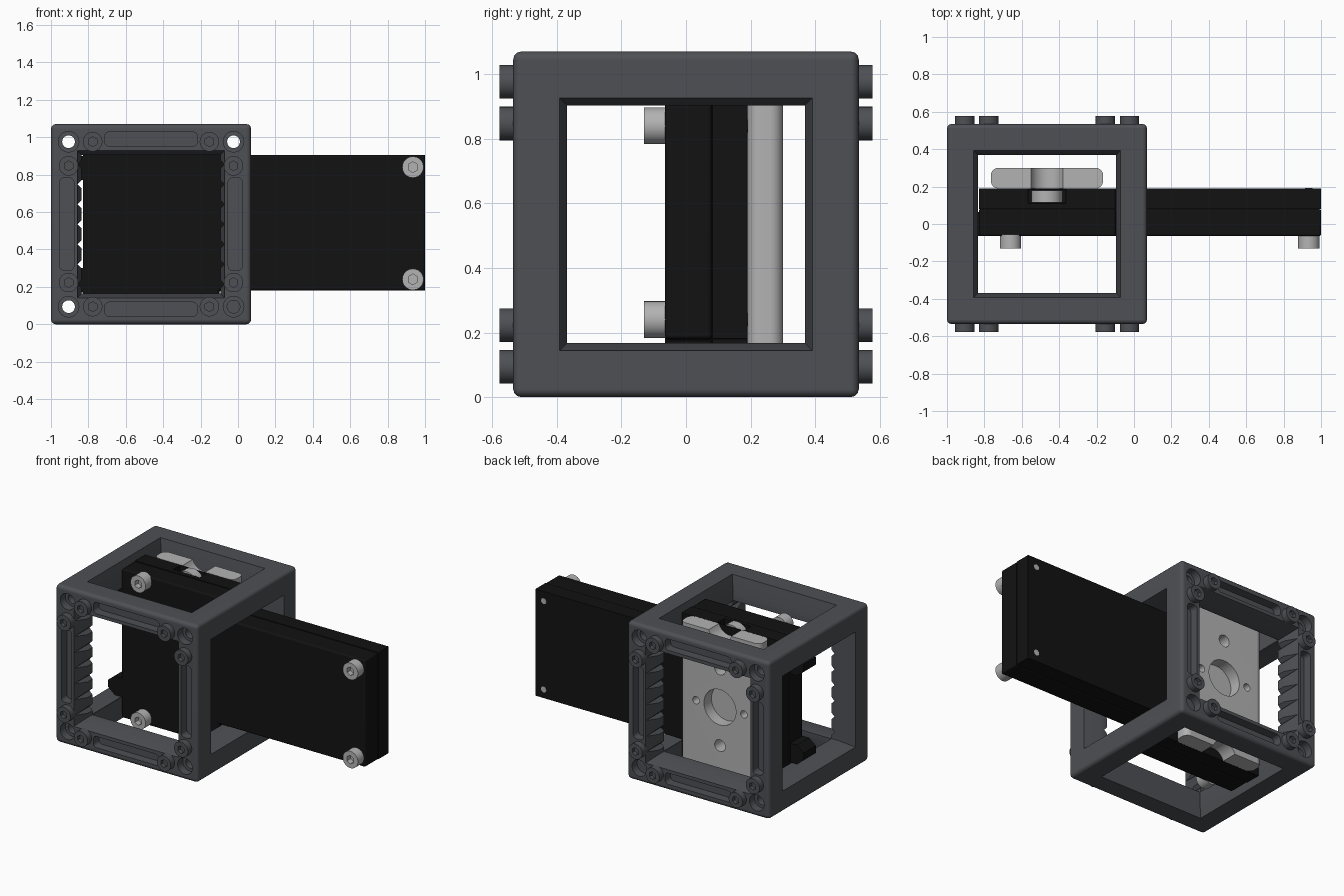
import bpy, bmesh, math
from mathutils import Matrix, Vector

if "Cube" in bpy.data.objects:
    bpy.data.objects.remove(bpy.data.objects["Cube"])

CX, CZ, H = -0.465, 0.535, 0.535      # frame centre and half size


def material(name, r, g, b):
    m = bpy.data.materials.new(name)
    m.diffuse_color = (r, g, b, 1)
    m.use_nodes = True
    m.node_tree.nodes["Principled BSDF"].inputs["Base Color"].default_value = m.diffuse_color
    return m


GREY = material("frame_grey", 0.075, 0.08, 0.09)
BLACK = material("case_black", 0.006, 0.006, 0.006)
SILVER = material("metal", 0.45, 0.45, 0.45)


def make(name, bm, mat=None):
    bmesh.ops.recalc_face_normals(bm, faces=bm.faces)
    me = bpy.data.meshes.new(name)
    bm.to_mesh(me)
    bm.free()
    ob = bpy.data.objects.new(name, me)
    bpy.context.collection.objects.link(ob)
    if mat:
        me.materials.append(mat)
    return ob


def box(name, lo, hi, mat=None, bevel=0, seg=3):
    bm = bmesh.new()
    lo, hi = Vector(lo), Vector(hi)
    bmesh.ops.create_cube(bm, size=1, matrix=Matrix.Translation((lo + hi) / 2) @ Matrix.Diagonal((*(hi - lo), 1)))
    if bevel:
        bmesh.ops.bevel(bm, geom=bm.edges[:], offset=bevel, segments=seg, profile=0.5, affect='EDGES')
    return make(name, bm, mat)


def rod(name, x, z, r, y0, y1, mat=None, n=32):
    # cylinder along y
    bm = bmesh.new()
    bmesh.ops.create_cone(bm, cap_ends=True, segments=n, radius1=r, radius2=r, depth=y1 - y0,
                          matrix=Matrix.Translation((x, (y0 + y1) / 2, z)) @ Matrix.Rotation(math.pi / 2, 4, 'X'))
    return make(name, bm, mat)


def extrude(name, pts, vec, mat=None):
    bm = bmesh.new()
    f = bm.faces.new([bm.verts.new(p) for p in pts])
    g = bmesh.ops.extrude_face_region(bm, geom=[f])["geom"]
    bmesh.ops.translate(bm, vec=vec, verts=[v for v in g if isinstance(v, bmesh.types.BMVert)])
    return make(name, bm, mat)


def slot(x, z, a, b, y0, y1, r=0.025):
    # rounded rectangular pocket cutter along y
    pts = []
    for i, (sx, sz) in enumerate([(1, 1), (-1, 1), (-1, -1), (1, -1)]):
        for k in range(5):
            t = math.pi / 2 * (i + k / 4)
            pts.append((x + sx * (a - r) + r * math.cos(t), y0, z + sz * (b - r) + r * math.sin(t)))
    return extrude("slot_cutter", pts, (0, y1 - y0, 0))


def window(axis, half):
    # through window with flared mouths along the given axis
    bm = bmesh.new()
    rings = []
    for d, s in [(-0.6, half + 0.036), (-0.42, half), (0.42, half), (0.6, half + 0.036)]:
        ring = []
        for u, v in [(-s, -s), (s, -s), (s, s), (-s, s)]:
            p = [u, v]
            p.insert(axis, d)
            ring.append(bm.verts.new((p[0] + CX, p[1], p[2] + CZ)))
        rings.append(ring)
    for a, b in zip(rings, rings[1:]):
        for i in range(4):
            bm.faces.new((a[i], a[(i + 1) % 4], b[(i + 1) % 4], b[i]))
    bm.faces.new(rings[0])
    bm.faces.new(rings[-1])
    return make("window_cutter", bm)


def cut(ob, cutters):
    for c in cutters:
        c.hide_render = True
        m = ob.modifiers.new("cut", 'BOOLEAN')
        m.object, m.operation, m.solver = c, 'DIFFERENCE', 'EXACT'
    bpy.context.view_layer.update()
    me = bpy.data.meshes.new_from_object(ob.evaluated_get(bpy.context.evaluated_depsgraph_get()))
    ob.modifiers.clear()
    ob.data = me
    for c in cutters:
        bpy.data.objects.remove(c)


def smooth(ob, angle=0.6):
    ob.data.shade_smooth()
    ob.data.set_sharp_from_angle(angle=angle)
    ob.modifiers.new("normals", 'WEIGHTED_NORMAL').keep_sharp = True


# cube frame: windows, corner holes, pockets and notched posts
frame = box("cube_frame", (CX - H, -H, CZ - H), (CX + H, H, CZ + H), GREY, 0.025)
cutters = [window(0, 0.368), window(1, 0.371), window(2, 0.3695)]
for sx in (-1, 1):
    for sz in (-1, 1):
        x, z = CX + sx * 0.441, CZ + sz * 0.441
        cutters.append(rod("hole", x, z, 0.034, -0.7, 0.7))
        for sy in (-1, 1):
            y = sorted((sy * 0.48, sy * 0.6))
            cutters.append(rod("counterbore", x, z, 0.055, *y))
    for k in range(-3, 4):
        cutters.append(rod("notch", CX + sx * 0.368, CZ + k * 0.107, 0.025, -0.7, 0.7, n=4))
    for sy in (-1, 1):
        y = sorted((sy * 0.475, sy * 0.6))
        cutters.append(slot(CX, CZ + sx * 0.455, 0.248, 0.038, *y))
        cutters.append(slot(CX + sx * 0.45, CZ, 0.038, 0.248, *y))
cut(frame, cutters)
smooth(frame)


# socket head screws sharing one mesh per size
def screw_mesh(name, r, h, mat):
    ob = rod(name, 0, 0, r, -h, 0.01, mat)
    cut(ob, [rod("hex", 0, 0, r * 0.5, -h - 0.05, -h * 0.4, n=6)])
    me = ob.data
    me.shade_smooth()
    me.set_sharp_from_angle(angle=0.6)
    bpy.data.objects.remove(ob)
    return me


def place(name, me, loc, back=False):
    ob = bpy.data.objects.new(name, me)
    ob.location = loc
    ob.rotation_euler.z = math.pi if back else 0
    bpy.context.collection.objects.link(ob)


small = screw_mesh("frame_screw", 0.052, 0.043, GREY)
for sy in (-1, 1):
    for sx in (-1, 1):
        for sz in (-1, 1):
            for a, b in ((0.441, 0.312), (0.312, 0.441)):
                place("frame_screw", small, (CX + sx * a, sy * H, CZ + sz * b), sy > 0)

# black case in two halves: wide head inside the cube, narrower arm to the right
outline = [(-0.83, 0.03), (-0.1, 0.03), (-0.1, 0.18), (1, 0.18),
           (1, 0.905), (-0.1, 0.905), (-0.1, 1.04), (-0.83, 1.04)]
for name, y0, y1 in (("case_cover", -0.065, 0.08), ("case_base", 0.08, 0.19)):
    ob = extrude(name, [(x, y0, z) for x, z in outline], (0, y1 - y0, 0), BLACK)
    if name == "case_base":
        cut(ob, [box("nut_pocket", (CX - 0.1, 0.11, 0.9), (CX + 0.1, 0.185, 1.1))])
    bev = ob.modifiers.new("round", 'BEVEL')
    bev.width, bev.segments, bev.limit_method = 0.01, 2, 'ANGLE'
    smooth(ob)

# locating tabs at the left end of the case
for s in (-1, 1):
    z = CZ + s * 0.3
    tab = [(-0.82, z - 0.065), (-0.88, z - 0.065), (-0.93, z - 0.025),
           (-0.93, z + 0.025), (-0.88, z + 0.065), (-0.82, z + 0.065)]
    extrude("case_tab", [(a, -0.065, b) for a, b in tab], (0, 0.13, 0), BLACK)

# case screws and their ends on the back
big = screw_mesh("case_screw", 0.057, 0.065, SILVER)
for x, d in ((-0.66, 0.465), (0.935, 0.3)):
    for s in (-1, 1):
        place("case_screw", big, (x, -0.065, CZ + 0.005 + s * d))
        smooth(rod("screw_end", x, CZ + 0.005 + s * d, 0.02, 0.18, 0.192, SILVER, 16))

# mounting plate with rounded sides
pts, r = [], 0.04
for i, (sx, sy) in enumerate([(1, 1), (-1, 1), (-1, -1), (1, -1)]):
    for k in range(7):
        t = math.pi / 2 * (i + k / 6)
        pts.append((CX + sx * (0.3 - r) + r * math.cos(t), 0.245 + sy * (0.055 - r) + r * math.sin(t), 0.03))
plate = extrude("mount_plate", pts, (0, 0, 1.01), SILVER)
cutters = [rod("bore", CX, CZ, 0.12, 0.22, 0.4, n=48)]
cutters += [rod("hole", CX + dx, CZ + dz, rr, 0.1, 0.4)
            for dx, dz, rr in ((0, 0.26, 0.04), (0, -0.26, 0.04), (0.18, 0, 0.025), (-0.18, 0, 0.025),
                               (0, 0.535, 0.09), (0, -0.535, 0.09))]
cut(plate, cutters)
smooth(plate)

# round nut seated in the top of the case
smooth(rod("case_nut", CX, 0.965, 0.083, 0.115, 0.18, SILVER))
